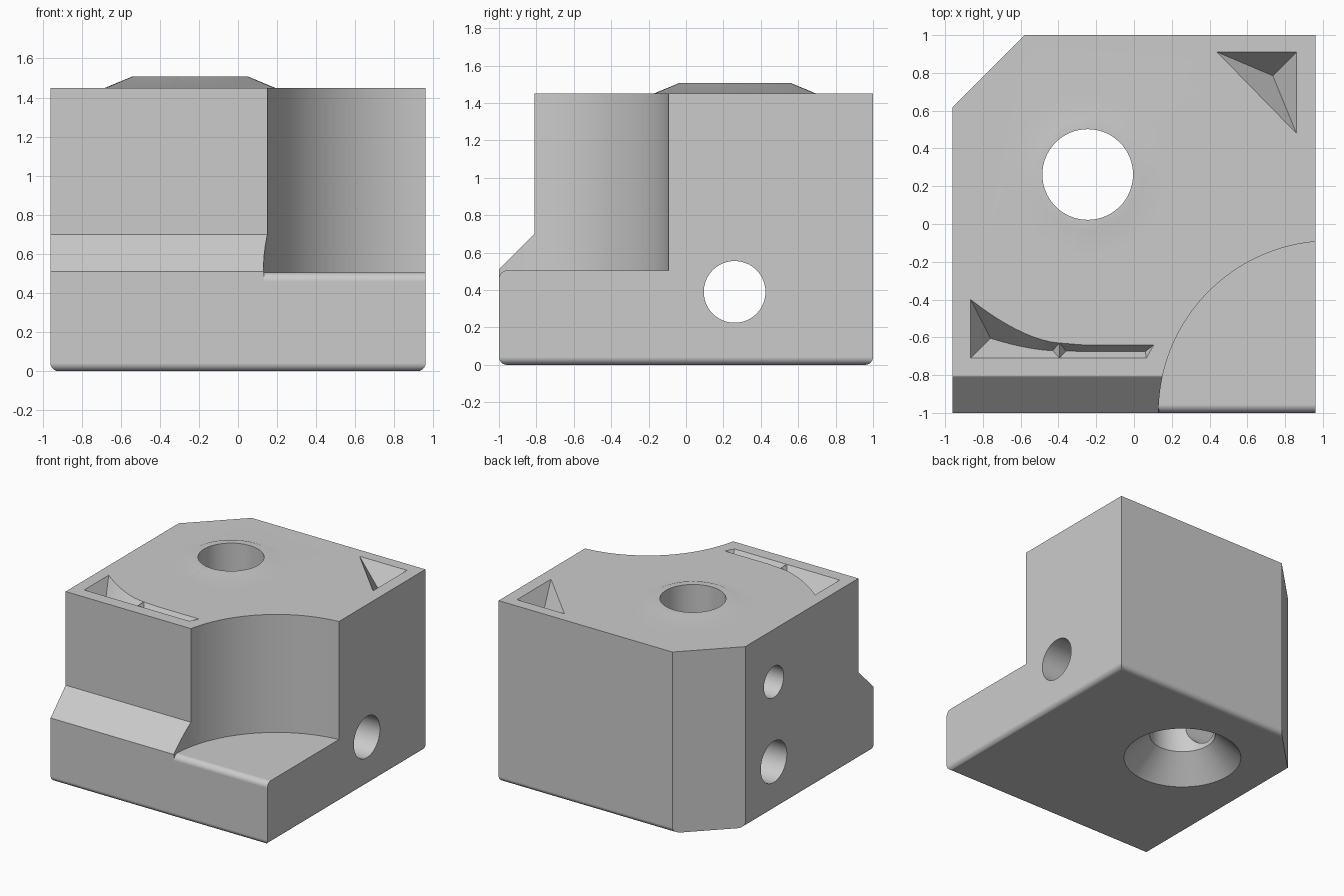
import bpy, bmesh, math
from mathutils import Vector

if "Cube" in bpy.data.objects:
    bpy.data.objects.remove(bpy.data.objects["Cube"], do_unlink=True)

HALF_W, TOP, STEP = 0.96, 1.45, 0.505
BORE = (-0.245, 0.262)

grey = bpy.data.materials.new("plain_grey")
grey.use_nodes = True
grey.diffuse_color = (0.6, 0.6, 0.6, 1)
grey.node_tree.nodes["Principled BSDF"].inputs["Base Color"].default_value = (0.6, 0.6, 0.6, 1)


def make(name, bm):
    bmesh.ops.recalc_face_normals(bm, faces=bm.faces)
    mesh = bpy.data.meshes.new(name)
    bm.to_mesh(mesh)
    bm.free()
    mesh.materials.append(grey)
    ob = bpy.data.objects.new(name, mesh)
    bpy.context.collection.objects.link(ob)
    return ob


def prism(profile, x0, x1):
    """Extrude a (y, z) profile along x."""
    bm = bmesh.new()
    face = bm.faces.new([bm.verts.new((x0, y, z)) for y, z in profile])
    out = bmesh.ops.extrude_face_region(bm, geom=[face])["geom"]
    bmesh.ops.translate(bm, vec=(x1 - x0, 0, 0),
                        verts=[g for g in out if isinstance(g, bmesh.types.BMVert)])
    return bm


def turned(name, profile, origin, axis="Z", n=64):
    """Solid of revolution from (distance along axis, radius) pairs."""
    bm = bmesh.new()
    rings = []
    for h, r in profile:
        ring = []
        for i in range(n):
            a = 2 * math.pi * i / n
            c, s = r * math.cos(a), r * math.sin(a)
            p = (c, s, h) if axis == "Z" else (h, c, s)
            ring.append(bm.verts.new(Vector(origin) + Vector(p)))
        rings.append(ring)
    for a, b in zip(rings, rings[1:]):
        for i in range(n):
            j = (i + 1) % n
            bm.faces.new((a[i], a[j], b[j], b[i]))
    bm.faces.new(rings[0])
    bm.faces.new(rings[-1])
    return make(name, bm)


def pocket(name, back, mid, front, slope=1.6):
    """Sloped-wall recess: back and front rims with a deep line between."""
    bm = bmesh.new()
    rim = lambda pts, z: [bm.verts.new((x, y, z)) for x, y in pts]
    lid_b, lid_f = rim(back, TOP + 0.04), rim(front, TOP + 0.04)
    b, f = rim(back, TOP), rim(front, TOP)
    m = [bm.verts.new((x, y, TOP - slope * d)) for x, y, d in mid]
    for i in range(len(back) - 1):
        j = i + 1
        for p, q in ((lid_b, lid_f), (lid_b, b), (b, m), (m, f), (f, lid_f)):
            bm.faces.new((p[i], p[j], q[j], q[i]))
    for k in (0, -1):
        bm.faces.new((lid_b[k], b[k], f[k], lid_f[k]))
        bm.faces.new((b[k], m[k], f[k]))
    bmesh.ops.remove_doubles(bm, verts=bm.verts, dist=1e-5)
    bmesh.ops.triangulate(bm, faces=bm.faces)
    return make(name, bm)


def combine(target, tool, operation="DIFFERENCE"):
    mod = target.modifiers.new("combine", "BOOLEAN")
    mod.object, mod.operation, mod.solver = tool, operation, "EXACT"
    bpy.context.view_layer.objects.active = target
    bpy.ops.object.modifier_apply(modifier=mod.name)
    bpy.data.objects.remove(tool, do_unlink=True)


# Block with a sloped front ledge and rounded underside edges
bm = prism([(-1, 0), (1, 0), (1, TOP), (-0.81, TOP), (-0.81, 0.7), (-1, 0.51)], -HALF_W, HALF_W)
low = [e for e in bm.edges if all(abs(v.co.z) < 1e-4 for v in e.verts)]
bmesh.ops.bevel(bm, geom=low, offset=0.042, segments=6, profile=0.5, affect="EDGES")

# Diagonal cut on the rear corner
cut = bmesh.ops.bisect_plane(bm, geom=bm.verts[:] + bm.edges[:] + bm.faces[:],
                             plane_co=(-HALF_W, 0.62, 0), plane_no=(-1, 1, 0), clear_outer=True)
bmesh.ops.holes_fill(bm, edges=[g for g in cut["geom_cut"] if isinstance(g, bmesh.types.BMEdge)])
block = make("bearing_block", bm)

# Raised conical boss
combine(block, turned("boss", [(1.3, 0.435), (TOP, 0.435), (1.508, 0.295)], (*BORE, 0)), "UNION")

# Large round notch and the rounded lip of its floor
combine(block, turned("notch", [(STEP, 0.91), (2, 0.91)], (1.04, -1, 0), n=128))
r = 0.045
lip = [(r * (1 - math.cos(a)) - 1, STEP - r * (1 - math.sin(a)))
       for a in (math.pi / 2 * i / 6 for i in range(7))]
combine(block, make("lip", prism(lip + [(r - 1, 0.6), (-1.05, 0.6), (-1.05, STEP - r)], 0.132, 1.1)))

# Countersunk vertical bore and the two cross holes
combine(block, turned("main_bore", [(-0.1, 0.53), (0.19, 0.24), (2, 0.24)], (*BORE, 0)))
combine(block, turned("cross_hole", [(-2, 0.165), (2, 0.165)], (0, 0.26, 0.39), "X"))
combine(block, turned("upper_hole", [(-2, 0.125), (BORE[0], 0.125)], (0, 0.26, 1.03), "X"))

# Triangular recess in the rear corner
combine(block, pocket("corner_recess", [(0.44, 0.91), (0.86, 0.91)],
                      [(0.735, 0.785, 0.125)] * 2, [(0.44, 0.91), (0.86, 0.48)]))

# Curved recess that narrows into a slot
steps = [i / 10 for i in range(11)]
lerp = lambda a, b, t: a + (b - a) * t
back = [(lerp(-0.865, -0.395, t), -0.63 + 0.23 * (1 - t) ** 1.6) for t in steps]
mid = [(lerp(-0.76, -0.43, t), -0.67 + 0.065 * (1 - t) ** 1.6,
        0.037 + 0.068 * (1 - t) ** 1.6) for t in steps]
front = [(x, -0.71) for x, y in back]
combine(block, pocket("curved_recess", back, mid, front))
combine(block, pocket("slot_recess", [(-0.394, -0.63), (-0.27, -0.64), (0.105, -0.64)],
                      [(-0.36, -0.672, 0.036), (-0.27, -0.675, 0.035), (0.06, -0.675, 0.035)],
                      [(-0.394, -0.71), (-0.27, -0.71), (0.065, -0.71)]))

# Smooth curved walls, crisp corners
bpy.ops.object.select_all(action="DESELECT")
block.select_set(True)
bpy.context.view_layer.objects.active = block
bpy.ops.object.shade_smooth_by_angle(angle=math.radians(30))
weighted = block.modifiers.new("clean_shading", "WEIGHTED_NORMAL")
weighted.keep_sharp = True
